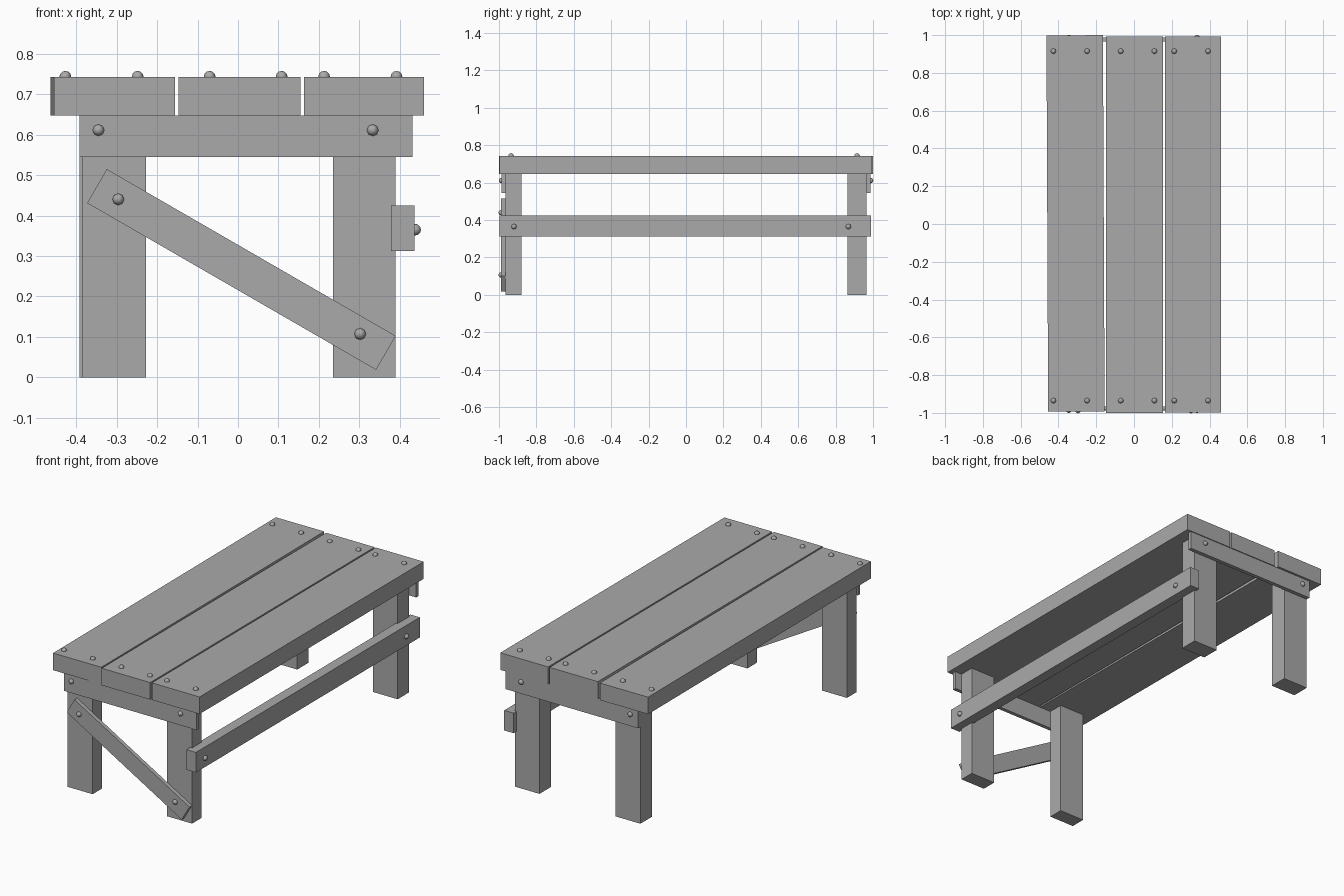
import bpy
from math import radians
from mathutils import Matrix, Vector

cube = bpy.data.objects.get("Cube")
if cube:
    bpy.data.objects.remove(cube, do_unlink=True)

import bmesh

grey = bpy.data.materials.new("plain grey")
grey.use_nodes = True
COLOUR = (0.4, 0.4, 0.4, 1)
grey.diffuse_color = COLOUR
grey.node_tree.nodes["Principled BSDF"].inputs["Base Color"].default_value = COLOUR


def finish(name, bm):
    mesh = bpy.data.meshes.new(name)
    bm.to_mesh(mesh)
    bm.free()
    mesh.materials.append(grey)
    obj = bpy.data.objects.new(name, mesh)
    bpy.context.collection.objects.link(obj)
    return obj


def board(name, x, y, z, turn=0, axis='Z'):
    """Box between the given (low, high) limits, turned about its centre."""
    limits = (x, y, z)
    size = Vector([b - a for a, b in limits])
    bm = bmesh.new()
    bmesh.ops.create_cube(bm, size=1, matrix=Matrix.Diagonal(size).to_4x4())
    obj = finish(name, bm)
    obj.location = [(a + b) / 2 for a, b in limits]
    obj.rotation_euler['XYZ'.index(axis)] = turn
    return obj


def screw(name, place, facing):
    """Rounded screw head, half sunk into the wood."""
    bm = bmesh.new()
    bmesh.ops.create_uvsphere(bm, u_segments=8, v_segments=6, radius=0.0145)
    obj = finish(name, bm)
    obj.location = place
    obj.rotation_euler = Vector(facing).to_track_quat('Z', 'Y').to_euler()
    for face in obj.data.polygons:
        face.use_smooth = True


TOP, UNDER, APRON = 0.743, 0.647, 0.545
FRONT, BACK = -0.965, 0.965

# Table top planks, the left-hand one slightly askew
board("right_plank", (-0.459, -0.16), (-0.992, 0.999), (UNDER, TOP), 0.0045)
board("middle_plank", (-0.147, 0.154), (-1, 0.992), (UNDER, TOP))
board("left_plank", (0.163, 0.46), (-0.998, 0.992), (UNDER, TOP))

# Legs
board("front_right_leg", (-0.384, -0.228), (FRONT, -0.88), (0, UNDER))
board("front_left_leg", (0.235, 0.39), (FRONT, -0.88), (0, UNDER))
board("back_right_leg", (-0.392, -0.236), (0.863, BACK), (0, UNDER))
board("back_left_leg", (0.235, 0.388), (0.863, BACK), (0, UNDER))

# Cross boards under each end
board("front_apron", (-0.392, 0.432), (FRONT - 0.021, FRONT), (APRON, UNDER))
board("back_apron", (-0.392, 0.432), (BACK, BACK + 0.022), (APRON, UNDER))

# Diagonal brace across the front legs
board("front_brace", (-0.404, 0.421), (FRONT - 0.023, FRONT),
      (0.218, 0.315), radians(30), 'Y')

# Long rail along the left side
board("side_rail", (0.378, 0.437), (-0.998, 0.99), (0.312, 0.425))

# Screw heads
for x in (-0.427, -0.248, -0.07, 0.108, 0.213, 0.392):
    for y in (-0.935, 0.915):
        screw("plank_screw", (x, y, TOP), (0, 0, 1))
for x in (-0.345, 0.333):
    screw("front_apron_screw", (x, FRONT - 0.021, 0.611), (0, -1, 0))
    screw("back_apron_screw", (x, BACK + 0.022, 0.611), (0, 1, 0))
for x, z in ((-0.296, 0.44), (0.302, 0.107)):
    screw("brace_screw", (x, FRONT - 0.023, z), (0, -1, 0))
for y in (-0.92, 0.868):
    screw("rail_screw", (0.438, y, 0.365), (1, 0, 0))
